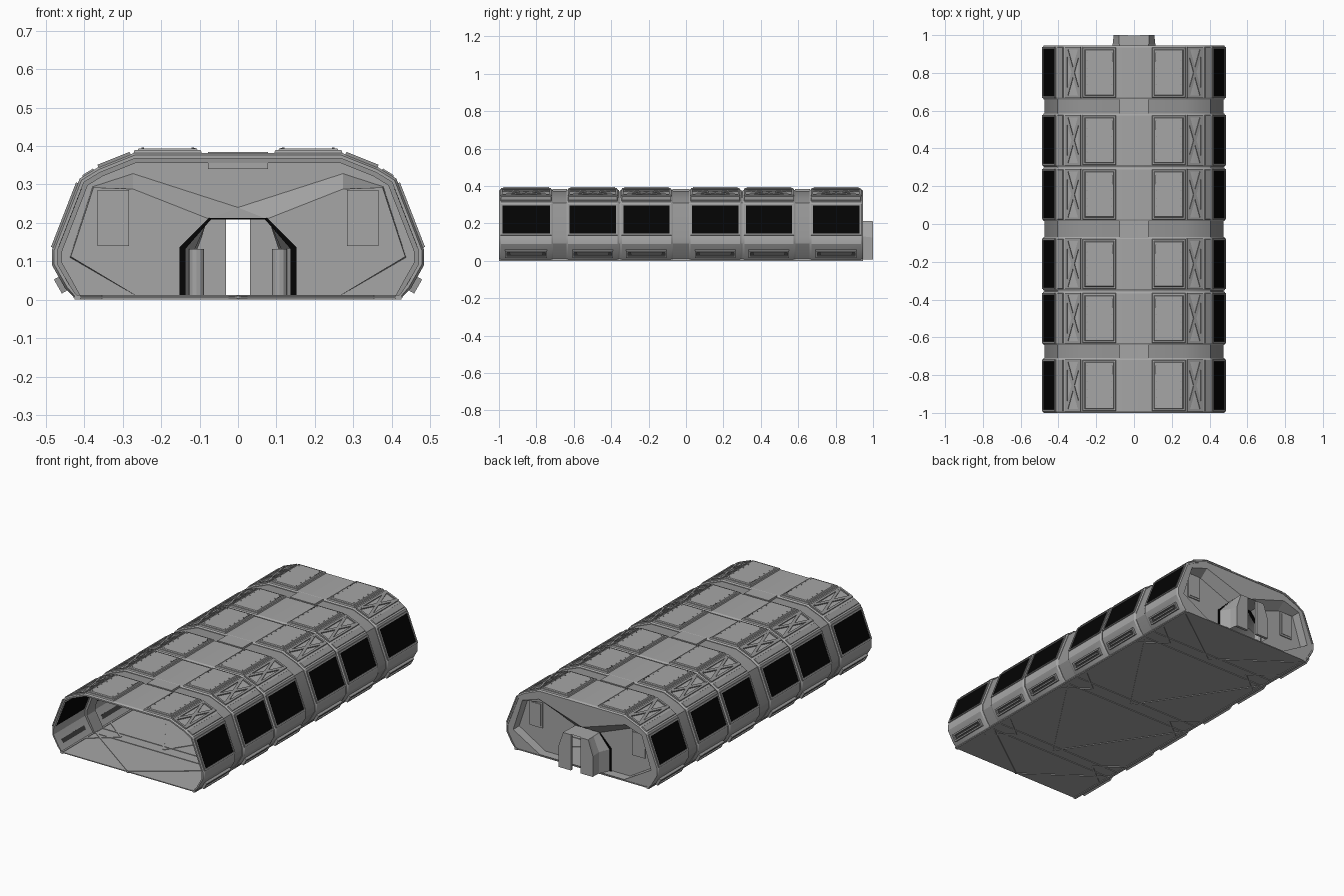
import bpy, bmesh, math
from mathutils import Vector

if "Cube" in bpy.data.objects:
    bpy.data.objects.remove(bpy.data.objects["Cube"])


def material(name, v):
    m = bpy.data.materials.new(name)
    m.diffuse_color = (v, v, v, 1)
    m.use_nodes = True
    m.node_tree.nodes["Principled BSDF"].inputs["Base Color"].default_value = m.diffuse_color
    return m


HULL = material("hull_grey", 0.38)
TRIM = material("trim_grey", 0.3)
DARK = material("dark_metal", 0.05)
BLACK = material("black_glass", 0.001)

# half cross-section of the hull, from floor edge up to roof centre
HALF = [Vector(p) for p in [(0.425, 0.005), (0.45, 0.03), (0.484, 0.09), (0.484, 0.13),
                            (0.412, 0.315), (0.365, 0.344), (0.27, 0.382), (0, 0.382)]]
LOW, SIDE, SLOPE, ROOF = [(HALF[i], HALF[i + 1]) for i in (1, 3, 5, 6)]
MODULES = [(-1, -0.71), (-0.64, -0.357), (-0.353, -0.07), (0.015, 0.298), (0.302, 0.585), (0.66, 0.945)]
GAPS = [(-0.71, -0.64), (-0.07, 0.015), (0.585, 0.66)]


def finish(name, bm, mat=HULL, smooth=False):
    bmesh.ops.recalc_face_normals(bm, faces=bm.faces)
    me = bpy.data.meshes.new(name)
    bm.to_mesh(me)
    bm.free()
    ob = bpy.data.objects.new(name, me)
    bpy.context.collection.objects.link(ob)
    me.materials.append(mat)
    if smooth:
        bpy.ops.object.select_all(action='DESELECT')
        ob.select_set(True)
        bpy.context.view_layer.objects.active = ob
        bpy.ops.object.shade_smooth_by_angle(angle=math.radians(28))
    return ob


def normal(a, b):
    d = (b - a).normalized()
    return Vector((d.y, -d.x))


def profile(d):
    """Full cross-section, moved inward by d."""
    ns = [normal(a, b) for a, b in zip(HALF, HALF[1:])]
    half = []
    for i, p in enumerate(HALF):
        n1, n2 = ns[max(i - 1, 0)], ns[min(i, len(ns) - 1)]
        half.append(p - (n1 + n2) / (1 + n1.dot(n2)) * d)
    half[0].y = 0.005
    return [(p.x, p.y) for p in half] + [(-p.x, p.y) for p in half[-2::-1]]


def loft(bm, rings, cyclic=False):
    """rings: list of (y, [(x, z)...]) joined by quads."""
    vs = [[bm.verts.new((x, y, z)) for x, z in pts] for y, pts in rings]
    for a, b in zip(vs, vs[1:] + vs[:1] if cyclic else vs[1:]):
        for i in range(len(a) - 1):
            bm.faces.new((a[i], a[i + 1], b[i + 1], b[i]))


def prism(bm, seg, poly, n0, n1, bevel=0.0):
    """Plate on a hull facet: poly in (distance along facet, y), on both sides."""
    a, b = seg
    d, n = (b - a).normalized(), normal(a, b)
    c = sum((Vector(p) for p in poly), Vector((0, 0))) / len(poly)
    for s in (1, -1):
        rows = []
        for h, k in ((n0, 0), (n1, bevel)):
            row = []
            for u, y in poly:
                u -= math.copysign(k, u - c.x)
                y -= math.copysign(k, y - c.y)
                p = a + d * u + n * h
                row.append(bm.verts.new((s * p.x, y, p.y)))
            rows.append(row)
        m = len(poly)
        bm.faces.new(rows[0])
        bm.faces.new(rows[1])
        for i in range(m):
            j = (i + 1) % m
            bm.faces.new((rows[0][i], rows[0][j], rows[1][j], rows[1][i]))


def rect(u0, u1, y0, y1):
    return [(u0, y0), (u1, y0), (u1, y1), (u0, y1)]


def frame(bm, seg, u0, u1, y0, y1, w, n0, n1):
    for r in (rect(u0, u0 + w, y0, y1), rect(u1 - w, u1, y0, y1),
              rect(u0 + w, u1 - w, y0, y0 + w), rect(u0 + w, u1 - w, y1 - w, y1)):
        prism(bm, seg, r, n0, n1)


def bar(p, q, w):
    p, q = Vector(p), Vector(q)
    t = normal(p, q) * w / 2
    return [p + t, q + t, q - t, p - t]


def box(bm, x0, x1, y0, y1, z0, z1):
    vs = bmesh.ops.create_cube(bm, size=1)["verts"]
    for v in vs:
        v.co = ((x0 + x1) / 2 + v.co.x * (x1 - x0), (y0 + y1) / 2 + v.co.y * (y1 - y0),
                (z0 + z1) / 2 + v.co.z * (z1 - z0))


# hull skin modules
bm = bmesh.new()
for y0, y1 in MODULES:
    loft(bm, [(y0, profile(.006)), (y0 + .01, profile(0)), (y1 - .01, profile(0)), (y1, profile(.006)),
              (y1, profile(.014)), (y0, profile(.014))], True)
finish("hull_modules", bm, smooth=True)

# recessed rib bands between modules, inner ribs at the seams, roof boxes
bm = bmesh.new()
for y0, y1 in GAPS:
    loft(bm, [(y0 - .004, profile(.009)), (y1 + .004, profile(.009)),
              (y1 + .004, profile(.026)), (y0 - .004, profile(.026))], True)
for y in (-0.355, 0.3):
    loft(bm, [(y - .012, profile(.01)), (y + .012, profile(.01)),
              (y + .012, profile(.022)), (y - .012, profile(.022))], True)
finish("rib_bands", bm, TRIM, smooth=True)
bm = bmesh.new()
for y0, y1 in GAPS:
    box(bm, -.078, .078, y0 - .003, y1 + .003, .34, .384)
finish("roof_boxes", bm)

# facet details repeated on every module
frames, panes, plates, rivets, braces, vents, slots = [bmesh.new() for _ in range(7)]
for y0, y1 in MODULES:
    a, b = y0 + .008, y1 - .008
    # side windows
    frame(frames, SIDE, .006, .186, a, b, .01, -.004, .005)
    prism(panes, SIDE, rect(.015, .177, a + .009, b - .009), -.0145, .002)
    # roof plates with rivets and a small slot
    prism(plates, ROOF, rect(-.003, .177, a, b), -.004, .007, .004)
    prism(plates, ROOF, rect(.008, .166, a + .012, b - .012), .006, .012, .004)
    for i in range(6):
        for u in (.022, .152):
            y = a + .03 + i * (b - a - .06) / 5
            prism(rivets, ROOF, [(u + .003 * math.cos(t), y + .003 * math.sin(t))
                                 for t in [k * math.pi / 3 for k in range(6)]], .01, .014)
    prism(slots, ROOF, rect(.156, .16, b - .08, b - .03), .01, .0125)
    # crossed braces on the sloped facet
    frame(braces, SLOPE, .002, .092, a, b, .012, -.004, .007)
    for p, q in (((.01, a + .01), (.084, b - .01)), ((.084, a + .01), (.01, b - .01))):
        prism(braces, SLOPE, bar(p, q, .015), -.004, .0065)
    # small upper-edge trim
    prism(braces, (HALF[4], HALF[5]), rect(.008, .046, a, b), -.003, .004, .003)
    # vents along the lower chamfer
    frame(vents, LOW, -.008, .034, a + .025, b - .025, .009, -.004, .014)
    prism(slots, LOW, rect(.001, .025, a + .034, b - .034), -.0145, .003)
    prism(vents, LOW, rect(.009, .017, a + .05, b - .05), 0, .011)
finish("window_frames", frames, TRIM)
finish("side_windows", panes, BLACK)
finish("roof_plates", plates)
finish("roof_rivets", rivets, TRIM)
finish("cross_braces", braces, TRIM)
finish("lower_vents", vents, TRIM)
finish("dark_slots", slots, DARK)

# floor slab with ridges showing above and below
bm = bmesh.new()
box(bm, -.428, .428, -1, .945, .004, .009)
FLOOR = (Vector((0, 0)), Vector((1, 0)))
for y0, y1 in GAPS:
    for y in (y0, y1):
        prism(bm, FLOOR, bar((0, y), (.42, y), .008), 0, -.012)
    m = (y0 + y1) / 2
    for e in (-1, 1):
        prism(bm, FLOOR, bar((.42, m + .12 * e), (.27, m), .01), 0, -.012)
for y0, y1 in ((-1, -.675), (-.675, -.027), (-.027, .622), (.622, .945)):
    prism(bm, FLOOR, bar((0, y0), (.42, y1 - .02), .01), 0, -.012)
prism(bm, FLOOR, rect(.41, .425, -1, .945), 0, -.012)
for v in bm.verts:
    v.co.y = max(v.co.y, -1)
finish("floor", bm)

# back bulkhead: face plate with a recessed wall around the doorway
RIM = [(.268, .012), (.437, .11), (.378, .294), (.273, .328), (0, .24)]
WALL = [(.268, .012), (.435, .112), (.376, .292), (.273, .288), (.075, .21)]
YP, YW = .942, .89
bm = bmesh.new()
loops = []
for pts in (profile(.006), RIM + [(-x, z) for x, z in RIM[-2::-1]]):
    vs = [bm.verts.new((x, YP, z)) for x, z in pts]
    loops += [bm.edges.new((vs[i - 1], vs[i])) for i in range(len(vs))]
bmesh.ops.triangle_fill(bm, use_beauty=True, edges=loops)
for s in (1, -1):
    rim = [bm.verts.new((s * x, YP, z)) for x, z in RIM]
    wall = [bm.verts.new((s * x, YW, z)) for x, z in WALL + [(.15, .135), (.15, .012)]]
    bm.faces.new(wall)
    for i in range(4):
        bm.faces.new((rim[i], rim[i + 1], wall[i + 1], wall[i]))
bm.faces.new([bm.verts.new(p) for p in ((0, YP, .24), (.075, YW, .21), (-.075, YW, .21))])
finish("back_bulkhead", bm)
# raised window frames on the bulkhead
bm = bmesh.new()
for s in (1, -1):
    box(bm, s * .284, s * .366, YW - .006, YW + .006, .14, .286)
    box(bm, s * .294, s * .356, YW - .009, YW + .009, .15, .276)
finish("bulkhead_panels", bm)


# doorway vestibule
def arch(w, h, t, top):
    return [(w, .008), (w, h), (t, top), (-t, top), (-w, h), (-w, .008)]


bm = bmesh.new()
loft(bm, [(.878, arch(.152, .137, .077, .212)), (.895, arch(.152, .137, .077, .212)),
          (.895, arch(.137, .132, .07, .209)), (.878, arch(.137, .132, .07, .209))], True)
finish("door_seal", bm, BLACK)
bm = bmesh.new()
loft(bm, [(.893, arch(.142, .133, .076, .212)), (.95, arch(.113, .13, .078, .212)),
          (.998, arch(.108, .125, .08, .212))])
finish("door_housing", bm)
bm = bmesh.new()
for s in (1, -1):
    rows = [[bm.verts.new((s * x, y, z)) for x, z in
             ((.031, .006), (.109, .006), (.109, .125), (.08, .211), (.031, .211))] for y in (.985, 1)]
    for r in rows:
        bm.faces.new(r)
    for i in range(5):
        bm.faces.new((rows[0][i - 1], rows[0][i], rows[1][i], rows[1][i - 1]))
finish("door_leaves", bm)
bm = bmesh.new()
for s in (1, -1):
    vs = bmesh.ops.create_cone(bm, cap_ends=True, segments=12, radius1=.02, radius2=.02, depth=.125)["verts"]
    bmesh.ops.translate(bm, verts=vs, vec=(s * .108, .915, .07))
finish("door_posts", bm, smooth=True)
